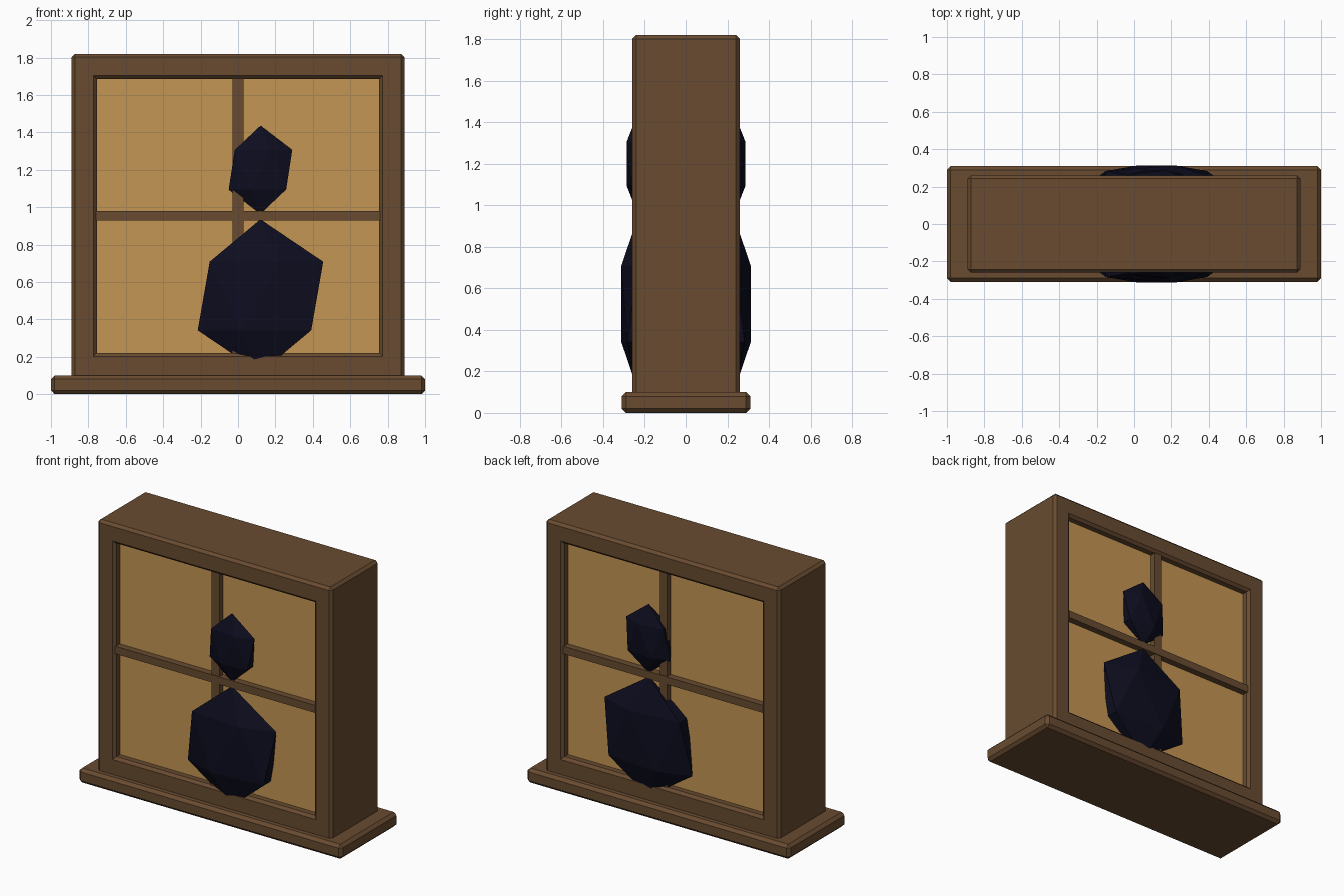
import bpy

if "Cube" in bpy.data.objects:
    bpy.data.objects.remove(bpy.data.objects["Cube"])


def material(name, rgb):
    m = bpy.data.materials.new(name)
    m.diffuse_color = (*rgb, 1)
    m.use_nodes = True
    m.node_tree.nodes["Principled BSDF"].inputs["Base Color"].default_value = m.diffuse_color
    return m


WOOD = material("brown_wood", (0.140, 0.071, 0.030))
GLASS = material("amber_glass", (0.560, 0.305, 0.088))
SHADOW = material("dark_navy", (0.004, 0.004, 0.014))


def box(name, x, y, z, mat, bevel=0.0):
    """Box from (min, max) ranges, with an optional chamfer."""
    bpy.ops.mesh.primitive_cube_add(
        size=1, location=[(r[0] + r[1]) / 2 for r in (x, y, z)])
    ob = bpy.context.object
    ob.name = name
    ob.scale = [r[1] - r[0] for r in (x, y, z)]
    bpy.ops.object.transform_apply(location=False, rotation=False, scale=True)
    ob.data.materials.append(mat)
    if bevel:
        mod = ob.modifiers.new("chamfer", 'BEVEL')
        mod.width = bevel
        mod.segments = 1
    return ob


def blob(name, loc, scale):
    """Low-poly flattened ball."""
    bpy.ops.mesh.primitive_ico_sphere_add(subdivisions=1, radius=1, location=loc)
    ob = bpy.context.object
    ob.name = name
    ob.scale = scale
    ob.data.materials.append(SHADOW)


# sill and frame
D = (-0.26, 0.26)
box("sill", (-1, 1), (-0.31, 0.31), (0, 0.1), WOOD, 0.02)
box("top_rail", (-0.89, 0.89), D, (1.685, 1.82), WOOD, 0.018)
box("bottom_rail", (-0.89, 0.89), D, (0.08, 0.22), WOOD, 0.018)
box("left_post", (-0.89, -0.755), D, (0.08, 1.82), WOOD, 0.018)
box("right_post", (0.755, 0.89), D, (0.08, 1.82), WOOD, 0.018)

# glowing pane filling the frame
box("pane", (-0.8, 0.8), (-0.205, 0.205), (0.15, 1.75), GLASS)

# glazing bars
box("vertical_bar", (-0.03, 0.03), (-0.245, 0.245), (0.18, 1.72), WOOD)
box("horizontal_bar", (-0.76, 0.76), (-0.25, 0.25), (0.928, 0.98), WOOD)

# silhouette on both faces of the window
for side, s in (("front", -1), ("back", 1)):
    blob(side + "_silhouette_body", (0.12, s * 0.236, 0.525), (0.375, 0.09, 0.41))
    blob(side + "_silhouette_head", (0.12, s * 0.236, 1.2), (0.19, 0.06, 0.236))
